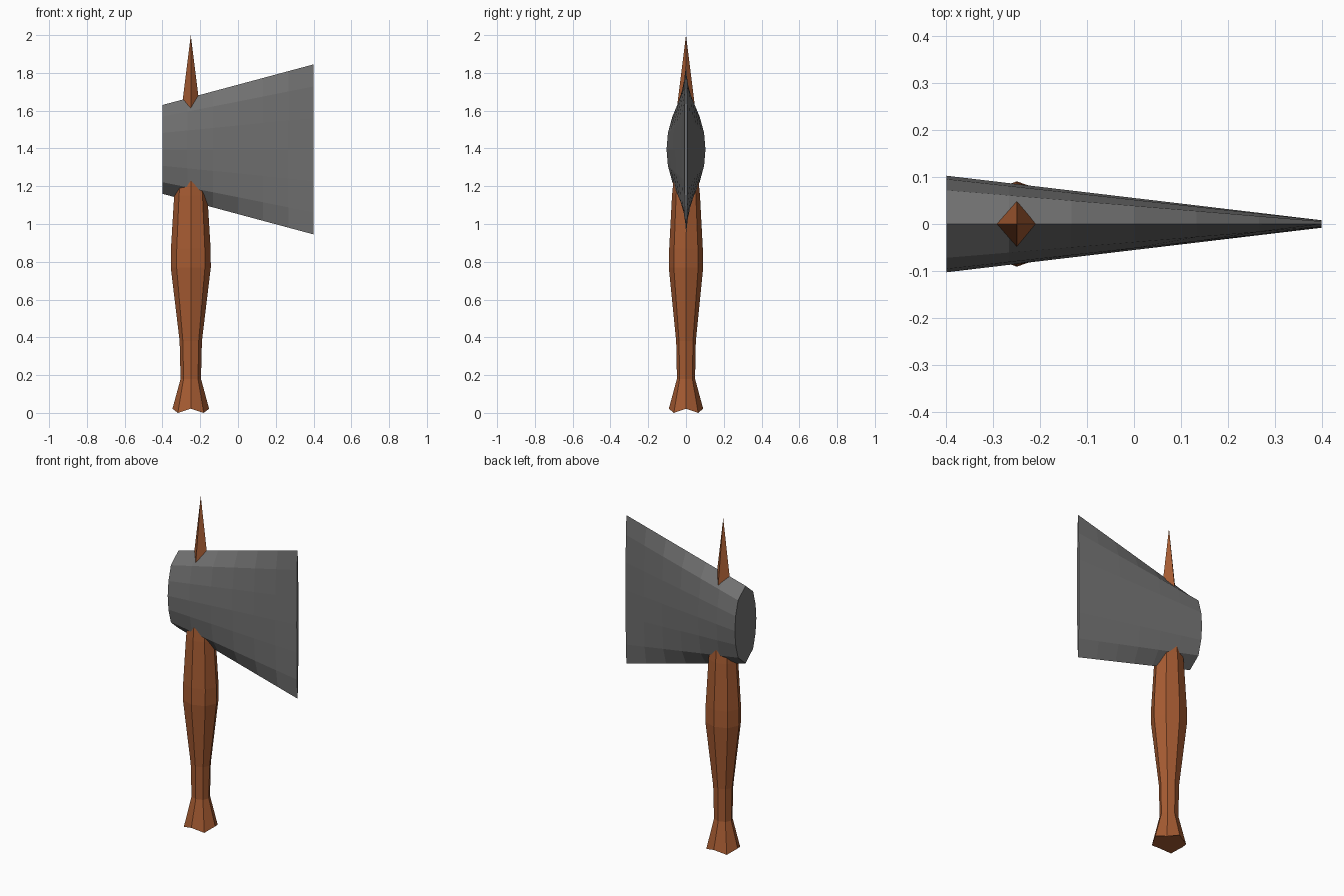
import bpy, bmesh, math

if "Cube" in bpy.data.objects:
    bpy.data.objects.remove(bpy.data.objects["Cube"])


def material(name, rgb):
    m = bpy.data.materials.new(name)
    m.diffuse_color = (*rgb, 1)
    m.use_nodes = True
    m.node_tree.nodes["Principled BSDF"].inputs["Base Color"].default_value = m.diffuse_color
    return m


steel = material("dark steel", (0.165, 0.165, 0.165))
wood = material("brown wood", (0.38, 0.105, 0.032))


def loft(name, rings, mat):
    """Skin a list of equal-length point rings and cap both ends."""
    bm = bmesh.new()
    loops = [[bm.verts.new(p) for p in ring] for ring in rings]
    n = len(loops[0])
    for a, b in zip(loops, loops[1:]):
        for i in range(n):
            j = (i + 1) % n
            bm.faces.new((a[i], a[j], b[j], b[i]))
    bm.faces.new(loops[0][::-1])
    bm.faces.new(loops[-1])
    bmesh.ops.recalc_face_normals(bm, faces=bm.faces)
    me = bpy.data.meshes.new(name)
    bm.to_mesh(me)
    bm.free()
    ob = bpy.data.objects.new(name, me)
    me.materials.append(mat)
    bpy.context.collection.objects.link(ob)
    return ob


# Axe head: lens section tapering to a tall thin cutting edge
half = [(0, 1), (0.7, 0.74), (0.93, 0.37), (1, 0), (0.93, -0.37), (0.7, -0.74)]
lens = half + [(-y, -z) for y, z in half]
STEPS = 6
head = []
for k in range(STEPS + 1):
    t = k / STEPS
    hy, hz = 0.103 + (0.008 - 0.103) * t, 0.235 + (0.45 - 0.235) * t
    head.append([(-0.4 + 0.8 * t, y * hy, 1.395 + z * hz) for y, z in lens])
loft("axe_head", head, steel)

# Handle: eight-sided swelling shaft with a flared, scalloped foot
profile = [(0.022, 0.097, 0.091), (0.18, 0.054, 0.048), (0.38, 0.059, 0.052),
           (0.77, 0.106, 0.091), (0.87, 0.105, 0.089), (1.15, 0.088, 0.074),
           (1.3, 0.07, 0.06)]
shaft = []
for k, (z, rx, ry) in enumerate(profile):
    ring = []
    for i in range(8):
        a = i * math.pi / 4
        drop = 0.022 if k == 0 and i % 2 else 0   # foot corners dip to the ground
        ring.append((-0.25 + rx * math.cos(a), ry * math.sin(a), z - drop))
    shaft.append(ring)
loft("handle", shaft, wood)

# Top spike: four-sided pyramid, corners on the axes, base buried in the head
bpy.ops.mesh.primitive_cone_add(vertices=4, radius1=0.0625, radius2=0, depth=0.5,
                                location=(-0.25, 0, 1.75))
spike = bpy.context.object
spike.name = "top_spike"
spike.data.materials.append(wood)
